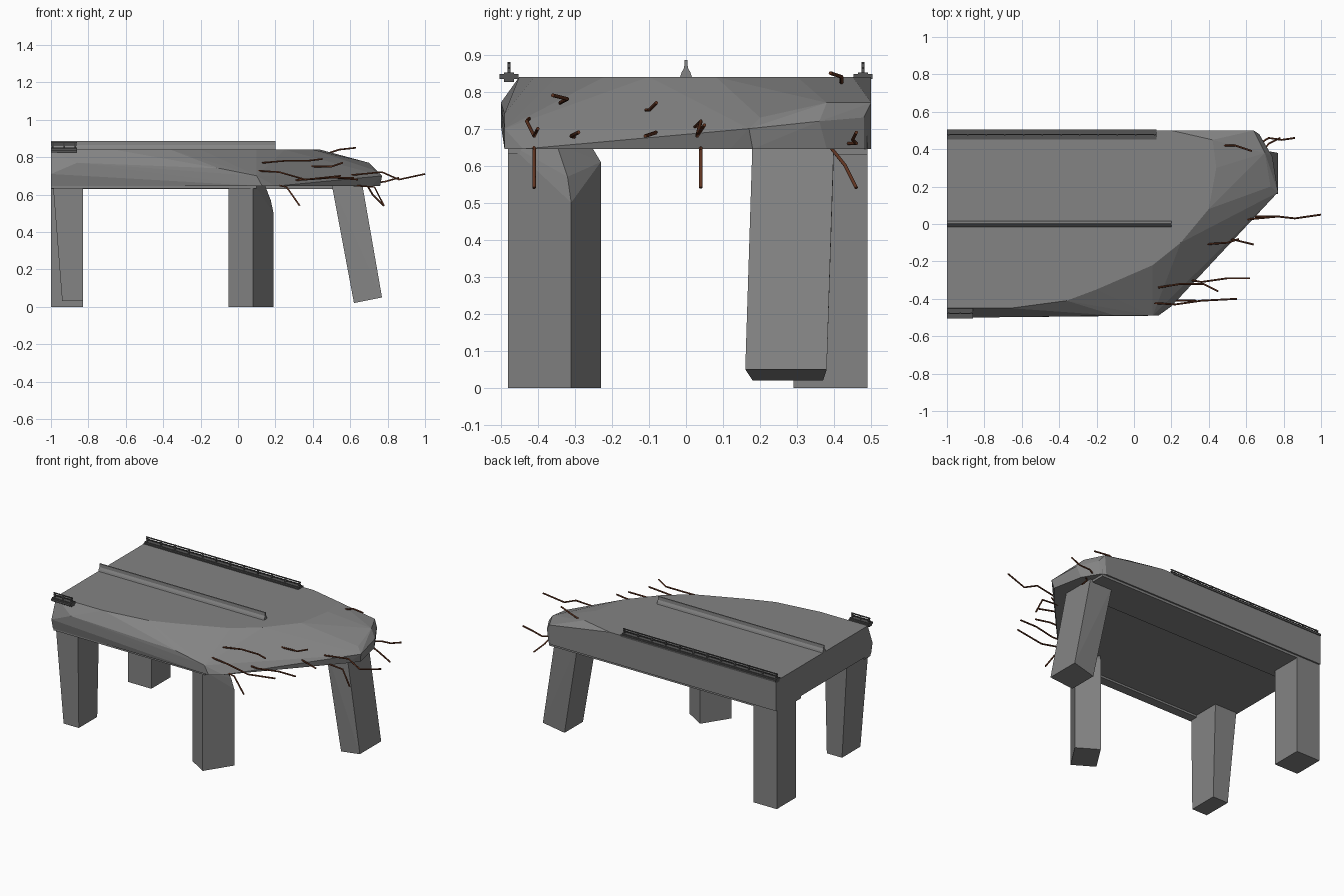
import bpy
import bmesh
from mathutils import Vector

cube = bpy.data.objects.get("Cube")
if cube:
    bpy.data.objects.remove(cube)


def material(name, rgb):
    mat = bpy.data.materials.new(name)
    mat.use_nodes = True
    color = (*rgb, 1)
    mat.diffuse_color = color
    mat.node_tree.nodes["Principled BSDF"].inputs["Base Color"].default_value = color
    return mat


CONCRETE = material("concrete grey", (0.23, 0.23, 0.23))
STEEL = material("dark steel", (0.09, 0.09, 0.09))
RUST = material("rusty brown", (0.12, 0.035, 0.015))


def finish(name, bm, mat):
    bmesh.ops.recalc_face_normals(bm, faces=bm.faces)
    mesh = bpy.data.meshes.new(name)
    bm.to_mesh(mesh)
    bm.free()
    mesh.materials.append(mat)
    obj = bpy.data.objects.new(name, mesh)
    bpy.context.collection.objects.link(obj)
    return obj


def add_box(bm, low, high):
    low, high = Vector(low), Vector(high)
    made = bmesh.ops.create_cube(bm, size=1)["verts"]
    for v in made:
        v.co = (low + high) / 2 + v.co * (high - low)


def hull(name, points, mat=CONCRETE):
    bm = bmesh.new()
    for p in points:
        bm.verts.new(p)
    result = bmesh.ops.convex_hull(bm, input=bm.verts)
    loose = {g for g in result["geom_interior"] + result["geom_unused"]
             if isinstance(g, bmesh.types.BMVert)}
    bmesh.ops.delete(bm, geom=list(loose), context="VERTS")
    bmesh.ops.dissolve_limit(bm, angle_limit=0.02, verts=bm.verts, edges=bm.edges)
    return finish(name, bm, mat)


def box(name, low, high, mat=CONCRETE):
    bm = bmesh.new()
    add_box(bm, low, high)
    return finish(name, bm, mat)


# Broken road slab: flat top outline, faceted shoulder and bottom outline
TOP, BASE = 0.84, 0.645
top = [(-1, -.45), (-.66, -.45), (-.36, -.41), (-.2, -.35), (.1, -.22), (.25, -.1),
       (.4, .08), (.44, .3), (.42, .45), (.2, .5), (-1, .5)]
shoulder = [(-1, -.5, .71), (-.86, -.5, .77), (-.1, -.49, .74), (.1, -.49, .7),
            (.73, .2, .73), (.7, .38, .77), (.74, .36, .72), (.64, .5, .77),
            (.77, .17, .7), (.67, .48, .73)]
bottom = [(-1, -.485), (.13, -.49), (.2, -.44), (.71, .12), (.76, .18),
          (.72, .38), (.66, .48), (.63, .5), (-1, .5)]
hull("road_slab", [(x, y, TOP) for x, y in top] + shoulder
     + [(x, y, BASE) for x, y in bottom])

# Shallow girders under the slab edges
box("back_girder", (-1, .24, .63), (.65, .49, .7))
box("front_girder", (-1, -.48, .632), (.1, -.42, .68))

# Supports
foot = [(.08, -.48), (.19, -.31), (.06, -.23), (-.05, -.4)]
hull("front_middle_pillar",
     [(x, y, 0) for x, y in foot] + [(.19, -.31, .5), (.175, -.32, .57),
     (.14, -.35, .66), (.08, -.48, .66), (-.05, -.4, .66), (.06, -.23, .61),
     (.04, -.26, .66)])
hull("back_end_pillar", [(x, y, z) for x in (-1, -.83) for y in (.29, .49)
                         for z in (0, .66)])
hull("front_end_pillar",
     [(x, y, .03) for x in (-.94, -.83) for y in (-.46, -.27)]
     + [(x, y, .66) for x in (-.99, -.83) for y in (-.47, -.25)])
hull("leaning_pillar",
     [(.62, .18, .02), (.62, .37, .02), (.77, .16, .05), (.77, .38, .05),
      (.5, .19, .66), (.5, .4, .66), (.66, .18, .68), (.66, .4, .68)])

# Centre barrier with a wide foot and narrow top
profile = [(-.016, TOP), (.016, TOP), (.012, .852), (.005, .864),
           (.004, .885), (-.004, .885), (-.005, .864), (-.012, .852)]
bm = bmesh.new()
ends = [[bm.verts.new((x, y, z)) for y, z in profile] for x in (-1, .2)]
for ring in ends:
    bm.faces.new(ring)
for i in range(len(profile)):
    j = (i + 1) % len(profile)
    bm.faces.new((ends[0][i], ends[0][j], ends[1][j], ends[1][i]))
finish("centre_barrier", bm, CONCRETE)


# Side railings: kerb, posts and two rails
def railing(name, y, x_end, posts):
    bm = bmesh.new()
    add_box(bm, (-1, y - .026, .834), (x_end, y + .026, .847))
    add_box(bm, (-1, y - .014, .826), (x_end, y + .014, .852))
    for z in (.864, .877):
        add_box(bm, (-1, y - .003, z - .003), (x_end, y + .003, z + .003))
    for i in range(posts):
        x = -.99 + (x_end + .98) * i / (posts - 1)
        add_box(bm, (x - .004, y - .004, .84), (x + .004, y + .004, .88))
    finish(name, bm, STEEL)


railing("back_railing", .478, .12, 12)
railing("front_railing", -.478, -.86, 3)

# Bent reinforcing bars sticking out of the broken end
bars = [
    [(.45, .42, .81), (.54, .42, .84), (.63, .39, .85)],
    [(.62, .39, .66), (.69, .39, .65), (.72, .43, .6), (.78, .46, .54)],
    [(.64, .41, .66), (.72, .46, .66), (.79, .45, .67), (.86, .46, .69)],
    [(.56, .02, .7), (.77, .04, .72), (.86, .03, .68), (1, .05, .71)],
    [(.6, .04, .65), (.73, .04, .64), (.78, .04, .54)],
    [(.37, -.08, .72), (.52, -.08, .69), (.64, -.11, .68)],
]
front_bars = [
    [(.36, -.11, .75), (.5, -.1, .75), (.56, -.08, .77)],
    [(.13, -.34, .77), (.25, -.32, .78), (.37, -.32, .78), (.45, -.36, .79)],
    [(.19, -.28, .67), (.36, -.31, .68), (.5, -.29, .69), (.62, -.29, .69)],
    [(.06, -.42, .73), (.22, -.43, .72), (.36, -.41, .68), (.55, -.4, .7)],
    [(.17, -.41, .66), (.26, -.41, .64), (.33, -.41, .54)],
]
curve = bpy.data.curves.new("bent_bars", "CURVE")
curve.dimensions = "3D"
curve.bevel_depth = .005
curve.bevel_resolution = 1
curve.use_fill_caps = True
for path in bars + front_bars:
    spline = curve.splines.new("POLY")
    spline.points.add(len(path) - 1)
    for point, co in zip(spline.points, path):
        point.co = (*co, 1)
curve.materials.append(RUST)
rebar = bpy.data.objects.new("bent_bars", curve)
bpy.context.collection.objects.link(rebar)
bpy.context.view_layer.objects.active = rebar
rebar.select_set(True)
bpy.ops.object.convert(target="MESH")
